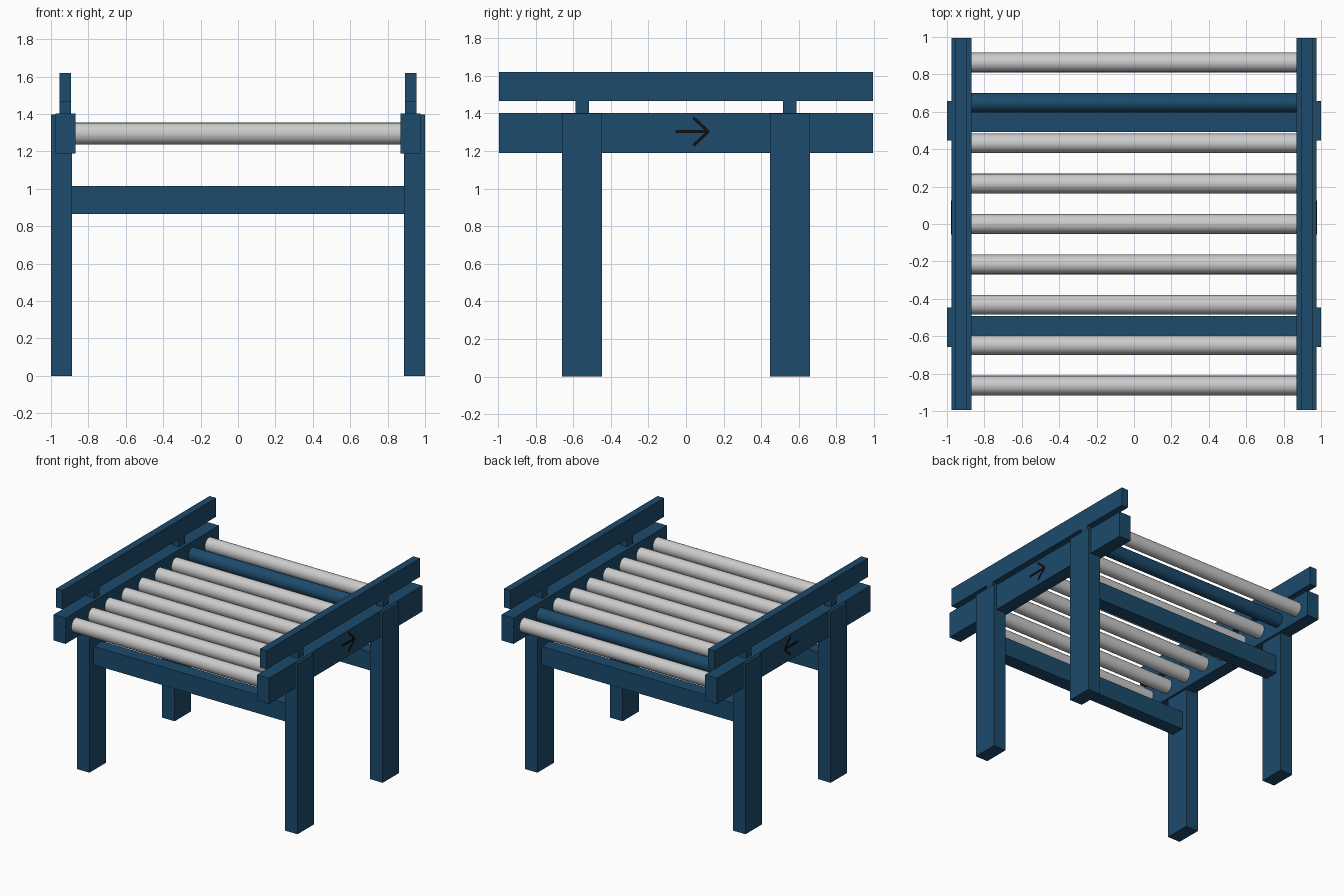
import bpy, bmesh, math
from mathutils import Matrix

if "Cube" in bpy.data.objects:
    bpy.data.objects.remove(bpy.data.objects["Cube"])


def material(name, rgb):
    m = bpy.data.materials.new(name)
    m.diffuse_color = (*rgb, 1)
    m.use_nodes = True
    m.node_tree.nodes["Principled BSDF"].inputs["Base Color"].default_value = m.diffuse_color
    return m


BLUE = material("blue_paint", (0.012, 0.07, 0.15))
BLACK = material("black_mark", (0.005, 0.005, 0.005))


def finish(name, bm, mat):
    me = bpy.data.meshes.new(name)
    bm.to_mesh(me)
    bm.free()
    ob = bpy.data.objects.new(name, me)
    bpy.context.collection.objects.link(ob)
    if mat:
        me.materials.append(mat)
    return ob


def box(name, center, size, mat, tilt=0):
    bm = bmesh.new()
    bmesh.ops.create_cube(bm, size=1, matrix=Matrix.Translation(center)
                          @ Matrix.Rotation(tilt, 4, 'X') @ Matrix.Diagonal((*size, 1)))
    return finish(name, bm, mat)


def roller(name, y, mat):
    bm = bmesh.new()
    bmesh.ops.create_cone(bm, cap_ends=True, segments=24, radius1=1, radius2=1, depth=1,
                          matrix=Matrix.Translation((0, y, 1.295))
                          @ Matrix.Diagonal((1.74, 0.053, 0.058, 1))
                          @ Matrix.Rotation(math.pi / 2, 4, 'Y'))
    for f in bm.faces:
        f.smooth = len(f.verts) == 4
    ob = finish(name, bm, mat)
    for e in ob.data.edges:
        a, b = (ob.data.vertices[i].co for i in e.vertices)
        e.use_edge_sharp = abs(a.x - b.x) < 0.01
    return ob


# Side rails, guards, legs and direction arrows, left and right
for side, s in (("left", -1), ("right", 1)):
    box(f"{side}_rail", (s * 0.922, 0, 1.295), (0.108, 1.988, 0.212), BLUE)
    box(f"{side}_guard", (s * 0.924, 0, 1.543), (0.06, 1.988, 0.153), BLUE)
    for end, e in (("front", -1), ("back", 1)):
        box(f"{end}_{side}_leg", (s * 0.9435, e * 0.552, 0.699), (0.113, 0.212, 1.398), BLUE)
        box(f"{end}_{side}_guard_post", (s * 0.924, e * 0.552, 1.433), (0.06, 0.073, 0.074), BLUE)
    # Arrow on the outer face: shaft and two head strokes
    x = s * 0.977
    box(f"{side}_arrow_shaft", (x, 0.03, 1.303), (0.004, 0.17, 0.016), BLACK)
    for part, k in (("upper", 1), ("lower", -1)):
        box(f"{side}_arrow_{part}_head", (x, 0.08, 1.303 + k * 0.036),
            (0.004, 0.112, 0.016), BLACK, -k * math.radians(43))

# Cross bars between the legs
for end, e in (("front", -1), ("back", 1)):
    box(f"{end}_crossbar", (0, e * 0.548, 0.94), (1.776, 0.112, 0.15), BLUE)

# Rollers: the second from the back is the painted drive roller
for i in range(9):
    drive = i == 7
    roller("drive_roller" if drive else f"roller_{i + 1}", (i - 4) * 0.216, BLUE if drive else None)
